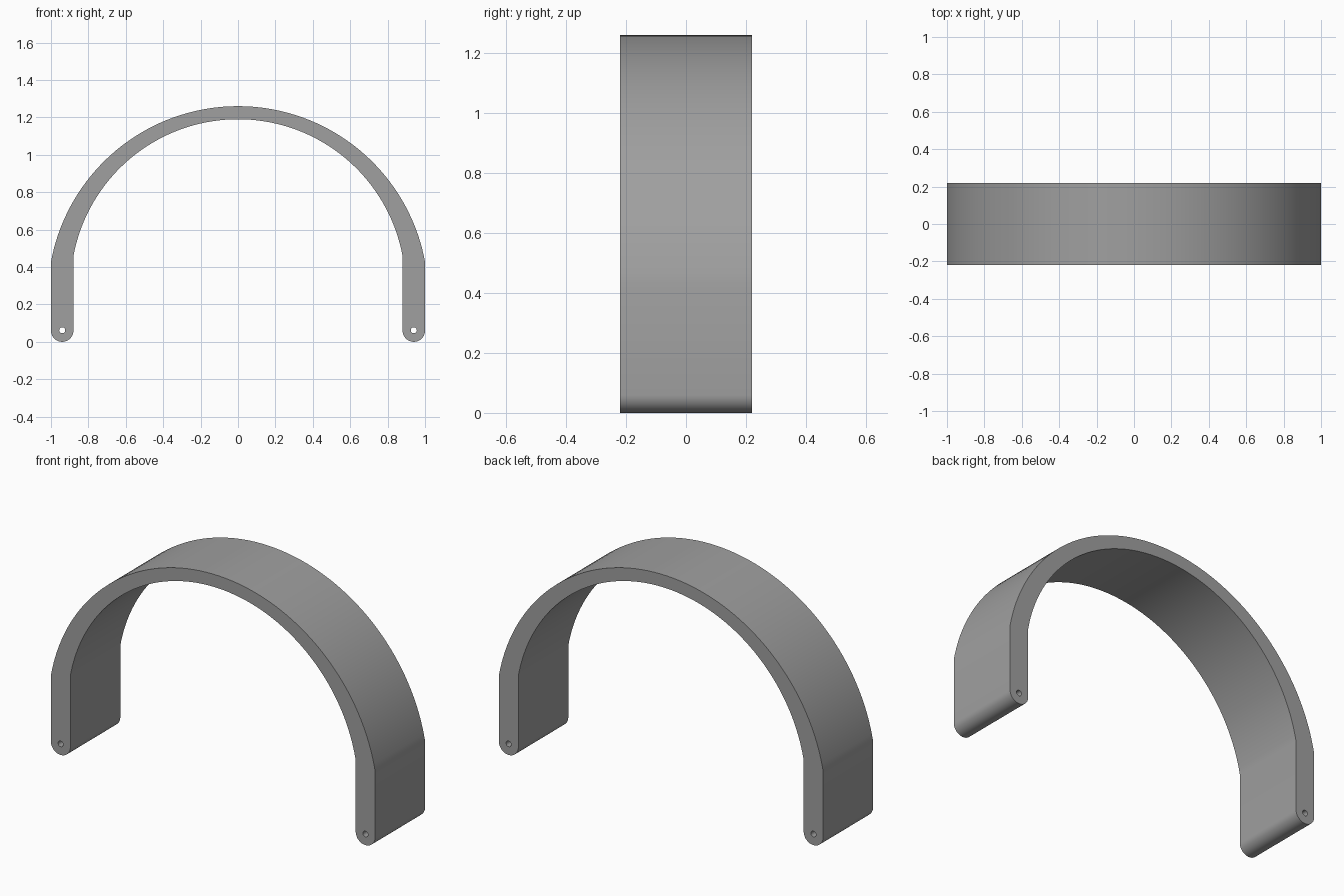
import bpy, bmesh, math

if "Cube" in bpy.data.objects:
    bpy.data.objects.remove(bpy.data.objects["Cube"])

HALF_DEPTH = 0.22
LEG_X, LEG_R = 0.94, 0.06      # leg centre line and half width
HOLE_Z, HOLE_R = 0.062, 0.016


def arc(cx, cz, r, a0, a1, n):
    """Points along a circular arc, angles in radians."""
    return [(cx + r * math.cos(a0 + (a1 - a0) * i / n),
             cz + r * math.sin(a0 + (a1 - a0) * i / n)) for i in range(n + 1)]


def arch(cz, r, x_end, n=72):
    """Arc over the top, from +x_end to -x_end."""
    a = math.acos(x_end / r)
    return arc(0, cz, r, a, math.pi - a, n)


# Closed outline: outer arch, left foot, inner arch, right foot
outline = arch(0.243, 1.017, LEG_X + LEG_R)
outline += arc(-LEG_X, LEG_R, LEG_R, math.pi, 2 * math.pi, 24)
outline += arch(0.295, 0.895, LEG_X - LEG_R)[::-1]
outline += arc(LEG_X, LEG_R, LEG_R, math.pi, 2 * math.pi, 24)

# Pivot holes through both feet
holes = [arc(s * LEG_X, HOLE_Z, HOLE_R, 0, 2 * math.pi, 24)[:-1] for s in (-1, 1)]

# Filled flat curve extruded to the band's depth
curve = bpy.data.curves.new("arched_handle", 'CURVE')
curve.dimensions = '2D'
curve.fill_mode = 'BOTH'
curve.extrude = HALF_DEPTH
for pts in [outline] + holes:
    spline = curve.splines.new('POLY')
    spline.points.add(len(pts) - 1)
    for p, (x, z) in zip(spline.points, pts):
        p.co = (x, z, 0, 1)
    spline.use_cyclic_u = True

handle = bpy.data.objects.new("arched_handle", curve)
bpy.context.collection.objects.link(handle)
handle.rotation_euler.x = math.pi / 2
bpy.context.view_layer.objects.active = handle
handle.select_set(True)
bpy.ops.object.convert(target='MESH')
handle = bpy.context.object
bpy.ops.object.transform_apply(location=False, rotation=True, scale=False)

# Weld the caps to the rim
bm = bmesh.new()
bm.from_mesh(handle.data)
bmesh.ops.remove_doubles(bm, verts=bm.verts, dist=0.0001)
bmesh.ops.recalc_face_normals(bm, faces=bm.faces)
bm.to_mesh(handle.data)
bm.free()

# Single grey finish
grey = bpy.data.materials.new("grey")
grey.diffuse_color = (0.35, 0.35, 0.35, 1)
grey.use_nodes = True
grey.node_tree.nodes["Principled BSDF"].inputs["Base Color"].default_value = grey.diffuse_color
handle.data.materials.clear()
handle.data.materials.append(grey)
bpy.ops.object.shade_smooth_by_angle(angle=math.radians(20))
